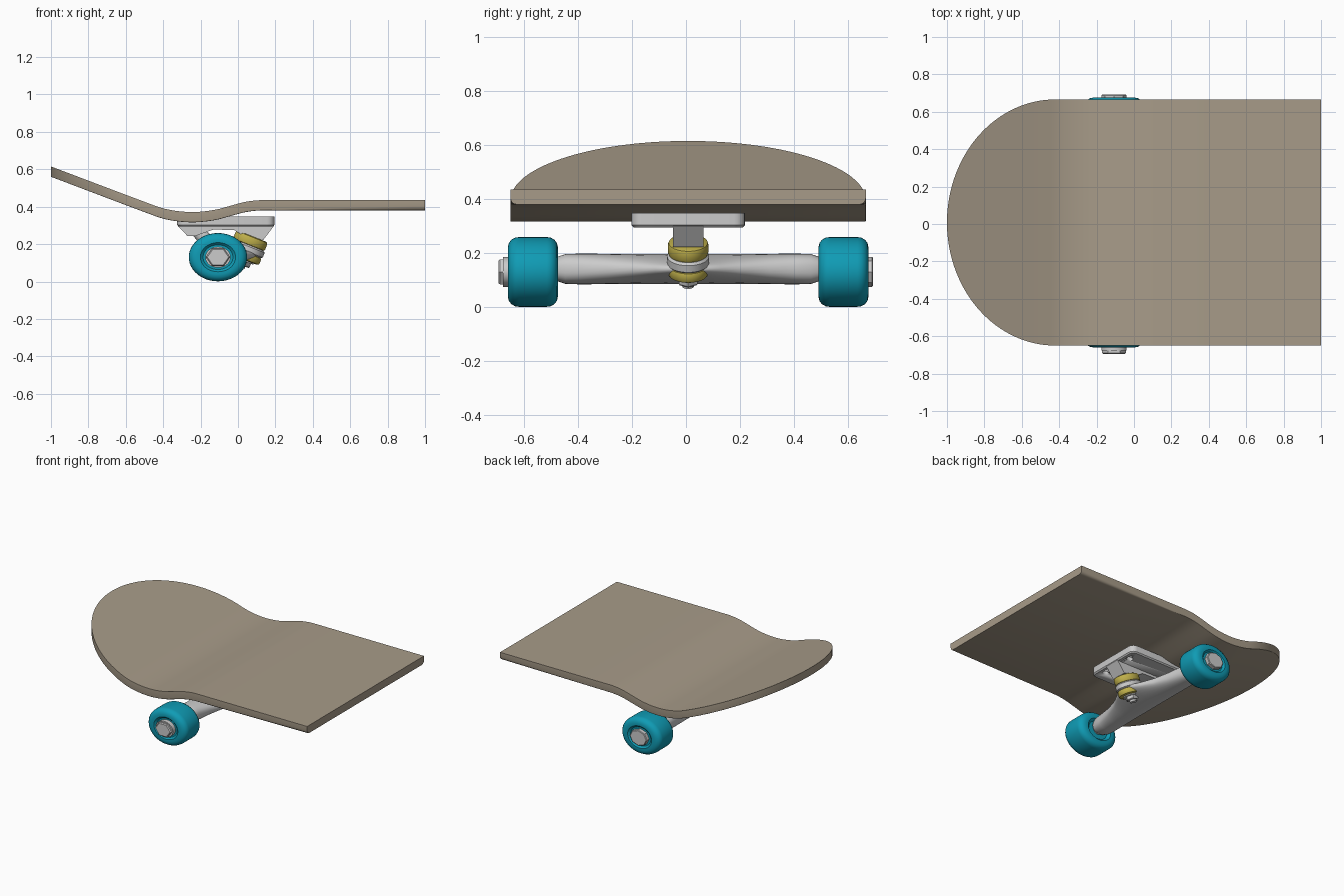
import bpy, bmesh, math
from mathutils import Vector

if "Cube" in bpy.data.objects:
    bpy.data.objects.remove(bpy.data.objects["Cube"])

Y0 = 0.008            # centre line of the board
AXLE = Vector((-0.107, 0, 0.13))
STRETCH = 1.21        # round parts are slightly long in x


def material(name, rgb):
    m = bpy.data.materials.new(name)
    m.diffuse_color = (*rgb, 1)
    m.use_nodes = True
    m.node_tree.nodes["Principled BSDF"].inputs["Base Color"].default_value = m.diffuse_color
    return m


wood = material("wood", (0.39, 0.33, 0.25))
teal = material("teal", (0.005, 0.33, 0.46))
yellow = material("yellow", (0.52, 0.43, 0.07))


def loft(name, rings, mat=None, angle=35):
    """Skin a list of equal-length rings and cap both ends."""
    bm = bmesh.new()
    vs = [[bm.verts.new(p) for p in r] for r in rings]
    n = len(rings[0])
    for a, b in zip(vs, vs[1:]):
        for i in range(n):
            j = (i + 1) % n
            bm.faces.new((a[i], a[j], b[j], b[i]))
    bm.faces.new(vs[0])
    bm.faces.new(vs[-1])
    bmesh.ops.recalc_face_normals(bm, faces=bm.faces)
    me = bpy.data.meshes.new(name)
    bm.to_mesh(me)
    bm.free()
    ob = bpy.data.objects.new(name, me)
    bpy.context.collection.objects.link(ob)
    if mat:
        me.materials.append(mat)
    bpy.ops.object.select_all(action='DESELECT')
    ob.select_set(True)
    bpy.context.view_layer.objects.active = ob
    bpy.ops.object.shade_smooth_by_angle(angle=math.radians(angle))
    return ob


def turned(name, profile, origin, axis, u, n=40, mat=None, stretch=STRETCH):
    """Turn (radius, height) points about an axis; u is the stretched direction."""
    w, u = Vector(axis).normalized(), Vector(u).normalized()
    v = w.cross(u)
    rings = []
    for r, h in profile:
        ts = [2 * math.pi * i / n for i in range(n)]
        rings.append([Vector(origin) + w * h + u * (r * stretch * math.cos(t)) + v * (r * math.sin(t))
                      for t in ts])
    return loft(name, rings, mat)


# deck: side profile with kicked tail, rounded end outline
TOP = [(-1.3, .728), (-1, .615), (-.72, .509), (-.47, .415), (-.40, .391), (-.31, .375), (-.22, .372),
       (-.12, .384), (-.04, .405), (.04, .426), (.12, .435), (.3, .435), (1, .435), (1.5, .435)]


def deck_z(x):
    for k in range(1, len(TOP) - 2):
        if x <= TOP[k + 1][0] + 1e-6:
            break
    (x0, z0), (x1, z1), (x2, z2), (x3, z3) = TOP[k - 1:k + 3]
    h, t = x2 - x1, (x - x1) / (x2 - x1)
    m1, m2 = (z2 - z0) / (x2 - x0) * h, (z3 - z1) / (x3 - x1) * h
    return ((2*t**3 - 3*t**2 + 1) * z1 + (t**3 - 2*t**2 + t) * m1
            + (3*t**2 - 2*t**3) * z2 + (t**3 - t**2) * m2)


stations = []
for i in range(33):
    t = math.radians(88.5 * (1 - i / 32))
    stations.append((-.42 - .58 * math.sin(t), .658 * math.cos(t)))
stations += [(-.42 + .54 * i / 20, .658) for i in range(1, 21)] + [(.4, .658), (.7, .658), (1, .658)]
rings = []
for x, w in stations:
    top = deck_z(x)
    bot = top - .055
    c = .003 + .02 * max(0, (x - .1) / .9)      # lower edge rounding grows to the cut end
    half = [(w, top)] + [(w - c + c * math.cos(a), bot + c - c * math.sin(a))
                         for a in (0, math.pi / 6, math.pi / 3, math.pi / 2)]
    rings.append([(x, Y0 + y, z) for y, z in half] + [(x, Y0 - y, z) for y, z in reversed(half)])
loft("deck", rings, wood)

# base plate with rounded corners
cx, hx, hy, r = -.065, .26, .21, .04


def plate_ring(z, inset=0):
    out = []
    for k, (sx, sy) in enumerate(((1, 1), (-1, 1), (-1, -1), (1, -1))):
        for i in range(6):
            a = math.pi / 2 * (k + i / 5)
            out.append((cx + sx * (hx - r) + (r - inset) * math.cos(a),
                        Y0 + sy * (hy - r) + (r - inset) * math.sin(a), z))
    return out


plate = loft("base_plate", [plate_ring(.295, .008), plate_ring(.303), plate_ring(.348)])
for hxp in (-.27, .145):
    for s in (-1, 1):
        hole = turned("hole_cutter", [(.02, -.05), (.02, .05)], (hxp, Y0 + s * .12, .32),
                      (0, 0, 1), (1, 0, 0), 16)
        hole.hide_render = True
        hole.hide_viewport = True
        mod = plate.modifiers.new("hole", 'BOOLEAN')
        mod.object = hole
        mod.solver = 'EXACT'

# block under the plate carrying pivot cup and kingpin
block = [(-.32, .31), (-.32, .295), (-.27, .243), (-.23, .243), (-.13, .278), (-.02, .275), (.02, .25),
         (.135, .222), (.193, .298), (.193, .31)]
loft("truck_block", [[(x, Y0 + s * .056, z) for x, z in block] for s in (-1, 1)])

# pivot stub from hanger to block
turned("pivot_stub", [(.045, 0), (.03, .1), (.03, .17)], (-.1, Y0, .14), (-.66, 0, .75), (.75, 0, .66), 24)

# hanger: egg-shaped sections reaching forward at the middle
SECT = [(0, .205, .055, .52), (.06, .2, .055, .5), (.12, .165, .055, .4), (.2, .125, .055, .25),
        (.3, .095, .056, .12), (.4, .075, .057, .03), (.455, .068, .055, 0), (.485, .055, .045, 0)]
rings = []
for y, tip, rz, taper in [(-a, b, c, d) for a, b, c, d in reversed(SECT[1:])] + SECT:
    ring = []
    for i in range(32):
        t = 2 * math.pi * i / 32
        c, s = math.cos(t), math.sin(t)
        fx = math.copysign(abs(c) ** .8, c)
        ring.append((-.107 + fx * (tip if c > 0 else min(tip, .072)), Y0 + y,
                     .141 + rz * math.copysign(abs(s) ** .8, s) * (1 - taper * max(0, c))))
    rings.append(ring)
loft("hanger", rings, angle=50)

# kingpin, bushings, seat ring and nut on one tilted axis
P, UP, SIDE = Vector((.076, Y0, .242)), (.37, 0, .93), (.93, 0, -.37)


def bushing(name, h0, h1):
    turned(name, [(.064, h0), (.072, h0 + .004), (.075, h0 + .012), (.075, h1 - .012),
                  (.072, h1 - .004), (.064, h1)], P, UP, SIDE, 40, yellow)


bushing("upper_bushing", -.052, 0)
bushing("lower_bushing", -.133, -.09)
turned("bushing_seat", [(.07, -.092), (.078, -.085), (.078, -.058), (.07, -.05)], P, UP, SIDE)
turned("kingpin", [(.022, -.178), (.022, .05)], P, UP, SIDE, 20)
turned("kingpin_washer", [(.05, -.14), (.05, -.132)], P, UP, SIDE, 32)
turned("kingpin_nut", [(.036, -.165), (.04, -.16), (.04, -.138)], P, UP, SIDE, 6)

# wheels, axle and its end hardware
WHEEL = [(.03, -.075), (.062, -.075), (.078, -.0925), (.092, -.0925), (.107, -.089), (.119, -.08),
         (.127, -.066), (.129, -.052), (.129, .052), (.127, .066), (.119, .08), (.107, .089),
         (.092, .0925), (.078, .0925), (.066, .08), (.03, .08)]
for s, side in ((-1, "front"), (1, "back")):
    turned(side + "_wheel", WHEEL, AXLE + Vector((0, Y0 + s * .575, 0)), (0, s, 0), (1, 0, 0), 48, teal)
    end = AXLE + Vector((0, Y0 + s * .66, 0))
    if s < 0:
        turned("axle_washer", [(.056, -.02), (.056, .025)], end, (0, s, 0), (1, 0, 0), 32)
        turned("axle_nut", [(.053, 0), (.053, .037), (.047, .043)], end, (0, s, 0), (1, 0, 0), 6)
    else:
        turned("axle_head", [(.056, -.02), (.056, .02), (.052, .024)], end, (0, s, 0), (1, 0, 0), 8)
turned("axle", [(.03, -.66), (.03, .66)], AXLE + Vector((0, Y0, 0)), (0, 1, 0), (1, 0, 0), 24)
